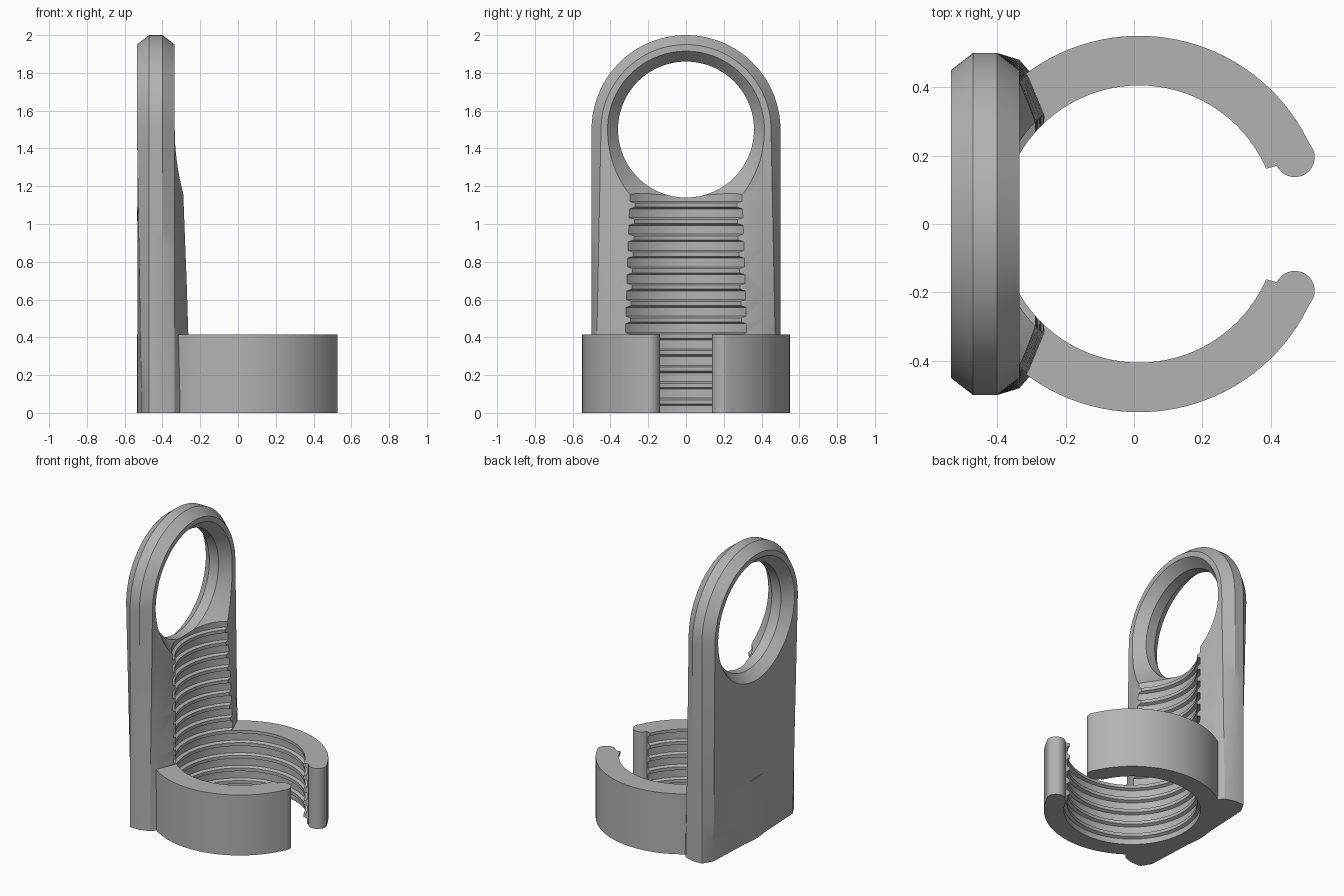
import bpy, bmesh, math
from math import cos, sin, radians

old = bpy.data.objects.get("Cube")
if old:
    bpy.data.objects.remove(old, do_unlink=True)

grey = bpy.data.materials.new("plain grey")
grey.use_nodes = True
grey.diffuse_color = (0.45, 0.45, 0.45, 1)
grey.node_tree.nodes["Principled BSDF"].inputs["Base Color"].default_value = (0.45, 0.45, 0.45, 1)

AXIS_X = 0.015      # vertical axis of the clamp ring
EYE_Z = 1.5         # centre height of the round eye
RING_H = 0.415


def finish(bm, name):
    bmesh.ops.remove_doubles(bm, verts=bm.verts, dist=1e-5)
    bmesh.ops.recalc_face_normals(bm, faces=bm.faces)
    mesh = bpy.data.meshes.new(name)
    bm.to_mesh(mesh)
    bm.free()
    mesh.materials.append(grey)
    obj = bpy.data.objects.new(name, mesh)
    bpy.context.scene.collection.objects.link(obj)
    return obj


def bridge(bm, a, b):
    for i in range(len(a)):
        j = (i + 1) % len(a)
        bm.faces.new((a[i], a[j], b[j], b[i]))


def lathe(name, profile, place, steps=96):
    """Spin (radius, height) pairs into a closed solid; place maps to xyz."""
    bm = bmesh.new()
    rings = []
    for r, h in profile:
        rings.append([bm.verts.new(place(r * cos(t), r * sin(t), h))
                      for t in (2 * math.pi * k / steps for k in range(steps))])
    for a, b in zip(rings, rings[1:]):
        bridge(bm, a, b)
    bm.faces.new(rings[0])
    bm.faces.new(rings[-1])
    return finish(bm, name)


def arc(cx, cy, r, a0, a1, n):
    return [(cx + r * cos(radians(a0 + (a1 - a0) * k / n)),
             cy + r * sin(radians(a0 + (a1 - a0) * k / n))) for k in range(n + 1)]


def boolean(target, tool, operation):
    mod = target.modifiers.new(operation.lower(), "BOOLEAN")
    mod.object, mod.operation, mod.solver = tool, operation, "EXACT"
    bpy.context.view_layer.objects.active = target
    bpy.ops.object.modifier_apply(modifier=mod.name)
    bpy.data.objects.remove(tool, do_unlink=True)


# Handle plate: half sections (x, y) at the foot and at the eye, lofted and arched
foot = [(-.53, 0), (-.51, .43), (-.47, .5), (-.40, .5), (-.335, .48), (-.30, .44), (-.245, .32), (-.245, 0)]
neck = [(-.535, 0), (-.535, .45), (-.47, .5), (-.40, .5), (-.335, .45), (-.335, .41), (-.303, .3), (-.303, 0)]


def section(bm, half, z, turn=0.0):
    pts = [(x, y * cos(turn), z + y * sin(turn)) for x, y in half]
    pts += [(x, -y, h) for x, y, h in reversed(pts[1:-1])]
    return [bm.verts.new(p) for p in pts]


bm = bmesh.new()
levels = []
for k in range(12):
    f = k / 12
    half = [(a + (c - a) * f, b + (d - b) * f) for (a, b), (c, d) in zip(foot, neck)]
    levels.append(section(bm, half, EYE_Z * f))
levels += [section(bm, neck, EYE_Z, radians(90 * k / 28)) for k in range(29)]
for a, b in zip(levels, levels[1:]):
    bridge(bm, a, b)
bm.faces.new(levels[0])
plate = finish(bm, "handle_plate")

# Eye opening, chamfered on both faces
eye = lathe("eye_cutter", [(.47, -.60), (.36, -.47), (.36, -.40), (.547, -.18)],
            lambda u, v, h: (h, u, EYE_Z + v))
boolean(plate, eye, "DIFFERENCE")

# Open clamp ring with rounded lips
tip_x, tip_y, tip_r = .47, .195, .058
tip_angle = math.degrees(math.atan2(tip_y, tip_x - AXIS_X))
lip = arc(tip_x, tip_y, tip_r, -155, tip_angle, 16)
outline = lip + arc(AXIS_X, 0, .55, tip_angle, 360 - tip_angle, 96)[1:-1]
outline += [(x, -y) for x, y in reversed(lip)]
outline += arc(AXIS_X, 0, .38, 336, 24, 80)
bm = bmesh.new()
low = [bm.verts.new((x, y, 0)) for x, y in outline]
high = [bm.verts.new((x, y, RING_H)) for x, y in outline]
bridge(bm, low, high)
bm.faces.new(low)
bm.faces.new(high)
ring = finish(bm, "clamp_ring")
boolean(plate, ring, "UNION")

# Threaded bore through the ring and up the front of the plate
profile = [(.425, -.1)]
for k in reversed(range(13)):
    z = 1.10 - .0868 * k
    profile += [(.425, z - .02), (.405, z - .011), (.405, z + .011), (.425, z + .02)]
profile.append((.425, 1.4))
bore = lathe("bore_cutter", profile, lambda u, v, h: (AXIS_X + u, v, h))
boolean(plate, bore, "DIFFERENCE")

plate.name = "ring_clamp_with_eye_handle"
bpy.ops.object.select_all(action="DESELECT")
plate.select_set(True)
bpy.context.view_layer.objects.active = plate
bpy.ops.object.shade_smooth_by_angle(angle=radians(30))
